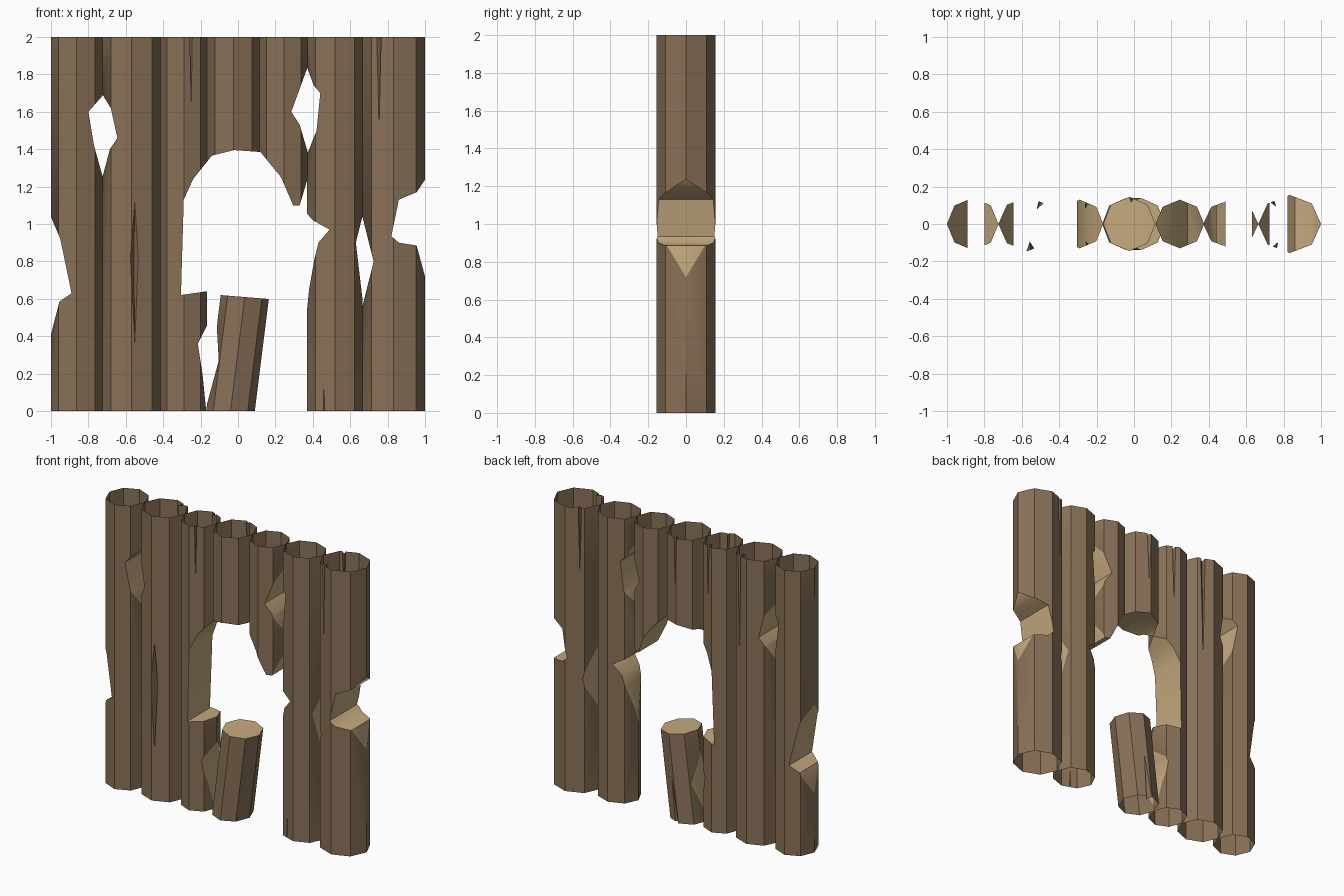
import bpy, bmesh, math
from mathutils import Vector

if "Cube" in bpy.data.objects:
    bpy.data.objects.remove(bpy.data.objects["Cube"])


def material(name, rgb):
    m = bpy.data.materials.new(name)
    m.diffuse_color = (*rgb, 1)
    m.use_nodes = True
    m.node_tree.nodes["Principled BSDF"].inputs["Base Color"].default_value = m.diffuse_color
    return m


MATS = [material("bark", (0.25, 0.165, 0.095)), material("fresh_wood", (0.56, 0.40, 0.21))]


def make(name, bm, mat):
    bmesh.ops.recalc_face_normals(bm, faces=bm.faces)
    for f in bm.faces:
        f.material_index = mat
    me = bpy.data.meshes.new(name)
    bm.to_mesh(me)
    bm.free()
    for m in MATS:
        me.materials.append(m)
    ob = bpy.data.objects.new(name, me)
    bpy.context.collection.objects.link(ob)
    return ob


def loft(name, ring_a, ring_b, mat):
    bm = bmesh.new()
    a = [bm.verts.new(p) for p in ring_a]
    b = [bm.verts.new(p) for p in ring_b]
    n = len(a)
    bm.faces.new(a)
    bm.faces.new(b)
    for i in range(n):
        bm.faces.new((a[i], a[(i + 1) % n], b[(i + 1) % n], b[i]))
    return make(name, bm, mat)


def slab_cutter(pts):
    # front outline pushed right through the log
    return loft("cutter", [(x, -0.4, z) for x, z in pts], [(x, 0.4, z) for x, z in pts], 1)


def notch(side, *pts):
    # open damage outline closed outside the log; side -1 left, +1 right
    return list(pts) + [(pts[-1][0] + side * .12, pts[-1][1]), (pts[0][0] + side * .12, pts[0][1])]


def crack_cutter(cx, rx, ry, lean, deg, z0, zm, z1, w, depth):
    # long thin wedge split
    a = math.radians(deg)
    d, t = Vector((math.cos(a), math.sin(a), 0)), Vector((-math.sin(a), math.cos(a), 0))

    def at(off, z, side=0):
        base = Vector((cx + lean * z + rx * math.cos(a), ry * math.sin(a), z))
        return base + d * off + t * side
    bm = bmesh.new()
    tips = [bm.verts.new(at(.01, z0)), bm.verts.new(at(.01, z1))]
    mid = [bm.verts.new(p) for p in (at(.03, zm, w), at(.03, zm, -w), at(-depth, zm))]
    for tip in tips:
        for i in range(3):
            bm.faces.new((tip, mid[i], mid[(i + 1) % 3]))
    return make("cutter", bm, 0)


def log(name, x0, x1, ry, z0=0, z1=2, lean=0, cuts=(), cracks=()):
    cx, rx = (x0 + x1) / 2, (x1 - x0) / 2
    ring = [(rx * math.cos(i * math.pi / 4), ry * math.sin(i * math.pi / 4)) for i in range(8)]
    ob = loft(name, [(cx + lean * z0 + x, y, z0) for x, y in ring],
              [(cx + lean * z1 + x, y, z1) for x, y in ring], 0)
    tools = [slab_cutter(c) for c in cuts]
    tools += [crack_cutter(cx, rx, ry, lean, *c) for c in cracks]
    for tool in tools:
        mod = ob.modifiers.new("cut", "BOOLEAN")
        mod.operation, mod.solver, mod.object = "DIFFERENCE", "EXACT", tool
    dg = bpy.context.evaluated_depsgraph_get()
    me = bpy.data.meshes.new_from_object(ob.evaluated_get(dg))
    ob.modifiers.clear()
    ob.data = me
    for tool in tools:
        bpy.data.objects.remove(tool)
    # logs are open tubes at top and bottom
    bm = bmesh.new()
    bm.from_mesh(me)
    caps = [f for f in bm.faces if all(v.co.z < .001 for v in f.verts)
            or all(v.co.z > 1.999 for v in f.verts)]
    bmesh.ops.delete(bm, geom=caps, context="FACES")
    bm.to_mesh(me)
    bm.free()
    bpy.ops.object.select_all(action="DESELECT")
    ob.select_set(True)
    bpy.context.view_layer.objects.active = ob
    bpy.ops.object.shade_smooth_by_angle(angle=math.radians(40))
    return ob


# broken opening in the middle of the wall
arch = [(-.305, .62), (-.29, 1.13), (-.24, 1.24), (-.14, 1.365), (-.02, 1.395), (.12, 1.385),
        (.23, 1.25), (.295, 1.1), (.33, 1.1), (.38, 1.27), (.5, 1.27), (.5, -.2), (-.1, -.2), (-.1, .65)]

# left side logs
log("log_1", -1, -.725, .14, cuts=[
    notch(-1, (-1.005, 1.05), (-.95, .92), (-.89, .63), (-.955, .585), (-1.005, .39)),
    notch(1, (-.72, 1.69), (-.8, 1.6), (-.77, 1.42), (-.72, 1.24))])
log("log_2", -.725, -.415, .145, cuts=[
    notch(-1, (-.73, 1.7), (-.68, 1.62), (-.645, 1.46), (-.685, 1.4), (-.73, 1.23))],
    cracks=[(-83, .2, .82, 1.22, .04, .05), (60, .9, 2.1, 2.3, .03, .06)])
log("log_3", -.415, -.165, .13, cuts=[
    arch, notch(1, (-.16, .47), (-.215, .36), (-.19, .2), (-.17, .0))],
    cracks=[(70, 1.3, 2.1, 2.3, .025, .05), (-70, 1.3, 2.1, 2.3, .02, .04)])

# hanging logs over the opening
log("hanging_log_4", -.165, .115, .145, z0=1, cuts=[arch],
    cracks=[(85, 1.45, 2.1, 2.3, .03, .04)])
log("hanging_log_5", .115, .375, .13, z0=1, cuts=[
    arch, notch(1, (.38, 1.86), (.285, 1.6), (.33, 1.53), (.38, 1.36))])

# leaning stump
log("stump", -.17, .09, .14, z1=.8, lean=.125, cuts=[
    [(-.4, .645), (.4, .58), (.4, 1), (-.4, 1)],
    notch(-1, (-.11, .47), (-.113, .45), (-.103, .27), (-.165, .04))],
    cracks=[(80, -.3, -.1, .45, .04, .06)])

# right side logs
log("log_6", .37, .665, .13, cuts=[
    notch(-1, (.365, 1.85), (.405, 1.74), (.44, 1.7), (.42, 1.5), (.365, 1.36)),
    notch(-1, (.365, 1.06), (.40, 1.02), (.49, .97), (.43, .9), (.41, .82), (.38, .65), (.365, .5)),
    notch(1, (.67, 1.06), (.63, .9), (.67, .56))],
    cracks=[(-115, -.3, -.1, .4, .02, .03)])
log("log_7", .665, 1, .155, cuts=[
    notch(-1, (.66, 1.06), (.725, .8), (.66, .54)),
    notch(1, (1.005, 1.245), (.955, 1.17), (.86, 1.13), (.82, .935), (.86, .9), (.955, .885), (1.005, .7))],
    cracks=[(-120, 1.2, 2.1, 2.3, .03, .05), (125, 1.3, 2.1, 2.3, .025, .05)])
